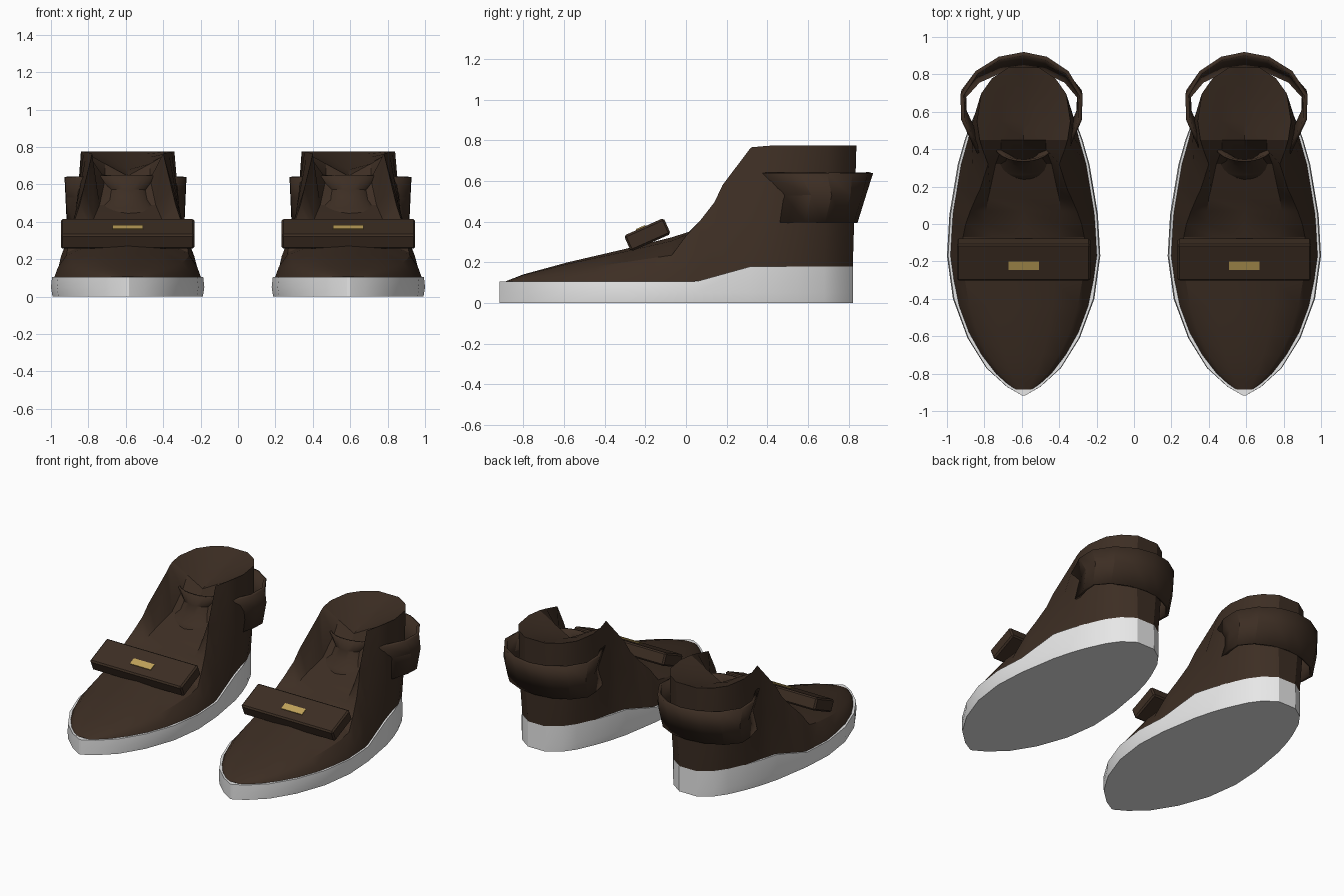
import bpy, bmesh, math
from mathutils import Vector

cube = bpy.data.objects.get("Cube")
if cube:
    bpy.data.objects.remove(cube, do_unlink=True)


def material(name, rgb):
    m = bpy.data.materials.new(name)
    m.use_nodes = True
    m.diffuse_color = (*rgb, 1)
    bsdf = m.node_tree.nodes["Principled BSDF"]
    bsdf.inputs["Base Color"].default_value = (*rgb, 1)
    bsdf.inputs["Roughness"].default_value = 0.8
    return m


brown = material("dark brown leather", (0.046, 0.027, 0.017))
white = material("white rubber", (0.8, 0.8, 0.8))
gold = material("gold", (0.52, 0.36, 0.10))


def finish(bm, name, mat, x, angle=30):
    bmesh.ops.recalc_face_normals(bm, faces=bm.faces)
    mesh = bpy.data.meshes.new(name)
    bm.to_mesh(mesh)
    bm.free()
    mesh.materials.append(mat)
    ob = bpy.data.objects.new(name, mesh)
    ob.location.x = x
    bpy.context.collection.objects.link(ob)
    bpy.ops.object.select_all(action='DESELECT')
    ob.select_set(True)
    bpy.context.view_layer.objects.active = ob
    bpy.ops.object.shade_smooth_by_angle(angle=math.radians(angle))
    return ob


def grid(rows, closed):
    """Skin rows of points; closed rows also get end caps."""
    bm = bmesh.new()
    rings = [[bm.verts.new(p) for p in row] for row in rows]
    n = len(rings[0])
    for a, b in zip(rings, rings[1:]):
        for i in range(n if closed else n - 1):
            j = (i + 1) % n
            bm.faces.new((a[i], a[j], b[j], b[i]))
    if closed:
        bm.faces.new(rings[0])
        bm.faces.new(rings[-1])
    return bm


def mirrored(half):
    """Half section from the bottom centre to the top centre, made whole."""
    return half + [Vector((-p[0], p[1], p[2])) for p in half[-2:0:-1]]


def interp(points, y):
    for (y0, v0), (y1, v1) in zip(points, points[1:]):
        if y <= y1:
            return v0 + (v1 - v0) * max(0, y - y0) / (y1 - y0)
    return points[-1][1]


# half width of the sole, its top height and the vamp ridge, all along y
WIDTH = [(-.917, .008), (-.87, .09), (-.77, .2), (-.61, .3), (-.4, .378), (-.17, .41), (.05, .397),
         (.32, .352), (.45, .315), (.55, .278), (.68, .217), (.76, .158), (.82, .07)]
SOLE_TOP = [(-.92, .105), (.05, .105), (.32, .18), (.82, .18)]
RIDGE = [(-.885, .107), (-.8, .14), (-.58, .2), (-.3, .265), (0, .34)]

# ankle sections: y, edge x, edge z, inner x, inner z, centre z
ANKLE = [(0, .31, .33, .2, .335, .345),
         (.07, .285, .405, .2, .36, .37),
         (.14, .255, .495, .19, .395, .405),
         (.18, .235, .58, .18, .42, .42),
         (.32, .19, .765, .15, .49, .48),
         (.4, .22, .772, .12, .63, .57),
         (.45, .235, .775, .12, .71, .645),
         (.55, .25, .775, .125, .72, .678),
         (.68, .227, .775, .115, .745, .725),
         (.76, .17, .775, .085, .762, .753),
         (.82, .08, .775, .04, .775, .775)]


def upper_base(y):
    return max(.01, interp(WIDTH, y) - (.018 if y < .5 else .004))


def sole(x):
    rows = []
    for y, w in WIDTH:
        top = interp(SOLE_TOP, y)
        half = [(0, 0), (w * .98, 0), (w, .05), (w * .985, top), (0, top)]
        rows.append(mirrored([Vector((a, y, z)) for a, z in half]))
    finish(grid(rows, True), "sole", white, x)


def upper(x):
    rows = []
    # rounded vamp
    for y in (-.885, -.85, -.8, -.7, -.58, -.44, -.3, -.17, -.07):
        w, base = upper_base(y), interp(SOLE_TOP, y) - .002
        h = interp(RIDGE, y) - base
        half = [(0, base), (w, base), (w * .95, base + h * .28), (w * .84, base + h * .6),
                (w * .45, base + h * .92), (0, base + h)]
        rows.append(mirrored([Vector((a, y, z)) for a, z in half]))
    # ankle walls, with the fold of the opening between them
    for y, ex, ez, ix, iz, cz in ANKLE:
        w, base = upper_base(y), interp(SOLE_TOP, y) - .002
        half = [(0, base), (w, base), ((w + ex) / 2 + .01, (base + ez) / 2), (ex, ez), (ix, iz), (0, cz)]
        lean = .03 if y > .6 else 0
        rows.append(mirrored([Vector((a, y + lean * (z - base), z)) for a, z in half]))
    finish(grid(rows, True), "upper", brown, x)


def tongue(x):
    rows = []
    for z, half_width, y in ((.41, .17, .22), (.46, .155, .27), (.51, .115, .315), (.57, .1, .345), (.65, .15, .345)):
        rows.append([(half_width * math.sin(a), y + .08 * (1 - math.cos(a)), z)
                     for a in (math.pi * i / 12 for i in range(-6, 7))])
    ob = finish(grid(rows, False), "tongue", brown, x)
    ob.modifiers.new("thickness", 'SOLIDIFY').thickness = .012


def heel_strap(x, side):
    path = [(.24, .38), (.325, .56), (.328, .69), (.25, .81), (.13, .885), (0, .91)]
    rows = []
    for z, start, end, tuck, scale in ((.64, .38, .91, 0, 1), (.53, .485, .875, .02, .985), (.395, .465, .833, .04, .965)):
        row = []
        for i, (px, py) in enumerate(path):
            y = start + (py - .38) * (end - start) / .53
            row.append((px + tuck if i == 0 else px * scale, y, z))
        row += [(-a, b, c) for a, b, c in row[-2::-1]]
        # the side facing the other shoe sits closer to the ankle
        rows.append([(a * (1 if a * side > 0 else .93), b, c) for a, b, c in row])
    ob = finish(grid(rows, False), "heel_strap", brown, x, 20)
    solid = ob.modifiers.new("thickness", 'SOLIDIFY')
    solid.thickness = .02
    solid.offset = 0


def block(name, mat, x, centre, size, tilt, bevel):
    bm = bmesh.new()
    bmesh.ops.create_cube(bm, size=1)
    bmesh.ops.scale(bm, vec=size, verts=bm.verts)
    if bevel:
        bmesh.ops.bevel(bm, geom=bm.edges[:], offset=bevel, segments=1, affect='EDGES')
    ob = finish(bm, name, mat, x)
    ob.location = (x, *centre)
    ob.rotation_euler.x = tilt


for side in (-1, 1):
    x = side * .59
    sole(x)
    upper(x)
    tongue(x)
    heel_strap(x, side)
    # front strap with its small metal plate
    tilt = math.radians(24)
    block("front_strap", brown, x, (-.19, .335), (.715, .214, .086), tilt, .01)
    lift = .0445
    py, pz = -.19 - .016 * math.cos(tilt), .335 - .016 * math.sin(tilt)
    block("strap_plate", gold, x, (py - lift * math.sin(tilt), pz + lift * math.cos(tilt)),
          (.162, .05, .008), tilt, 0)
